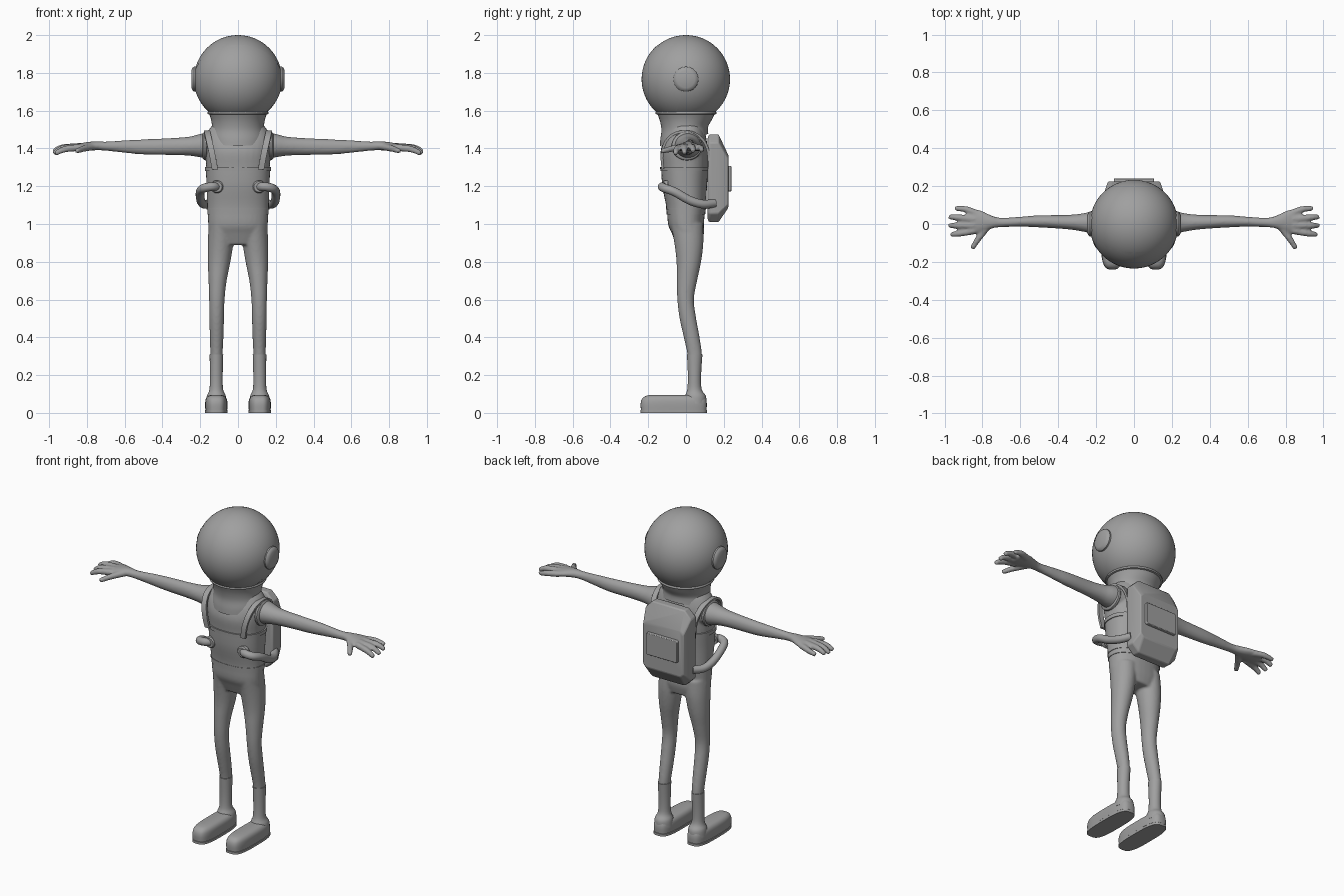
import bpy, bmesh, math
from mathutils import Vector

grey = bpy.data.materials.new("suit grey")
grey.diffuse_color = (0.35, 0.35, 0.35, 1)


def finish(name, bm, angle=40):
    bmesh.ops.recalc_face_normals(bm, faces=bm.faces)
    me = bpy.data.meshes.new(name)
    bm.to_mesh(me)
    bm.free()
    ob = bpy.data.objects.new(name, me)
    bpy.context.collection.objects.link(ob)
    me.materials.append(grey)
    bpy.ops.object.select_all(action='DESELECT')
    ob.select_set(True)
    bpy.context.view_layer.objects.active = ob
    bpy.ops.object.shade_smooth_by_angle(angle=math.radians(angle))
    return ob


def spline(pts, steps=4):
    """Catmull-Rom resampling of a list of tuples."""
    v = [Vector(p) for p in pts]
    out = []
    for i in range(len(v) - 1):
        a, b, c, d = v[max(i - 1, 0)], v[i], v[i + 1], v[min(i + 2, len(v) - 1)]
        for s in range(steps):
            t = s / steps
            out.append(b + (c - a) * (t / 2) + (2 * a - 5 * b + 4 * c - d) * (t * t / 2)
                       + (3 * b - a - 3 * c + d) * (t ** 3 / 2))
    return out + [v[-1]]


def skin(bm, loops):
    """Close a stack of equal point loops into a solid."""
    rows = [[bm.verts.new(p) for p in loop] for loop in loops]
    n = len(rows[0])
    for r, s in zip(rows, rows[1:]):
        for i in range(n):
            bm.faces.new((r[i], r[(i + 1) % n], s[(i + 1) % n], s[i]))
    bm.faces.new(rows[0])
    bm.faces.new(rows[-1])


def oval(c, u, v, n=32, power=2.0):
    pts = []
    for i in range(n):
        a = 2 * math.pi * i / n
        f = lambda q: math.copysign(abs(q) ** (2 / power), q)
        pts.append(Vector(c) + Vector(u) * f(math.cos(a)) + Vector(v) * f(math.sin(a)))
    return pts


def upright(bm, rings, power=2.0, steps=4, n=32):
    # rings: z, centre x, centre y, radius x, radius y
    skin(bm, [oval((x, y, z), (rx, 0, 0), (0, ry, 0), n, power)
              for z, x, y, rx, ry in spline(rings, steps)])


def tube(bm, pts, radii, n=16, steps=5):
    path = spline([(*p, r) for p, r in zip(pts, radii)], steps)
    loops = []
    for i, p in enumerate(path):
        t = (path[min(i + 1, len(path) - 1)] - path[max(i - 1, 0)]).to_3d().normalized()
        side = t.cross(Vector((0, 0, 1))).normalized()
        loops.append(oval(p.to_3d(), side * p[3], side.cross(t) * p[3], n))
    skin(bm, loops)


# Body: torso, legs, arms and hands blended into one skin
TORSO = [(0.89, 0, 0.015, 0.12, 0.065), (0.95, 0, 0.01, 0.155, 0.085), (1.0, 0, 0, 0.158, 0.095),
         (1.1, 0, 0, 0.16, 0.103), (1.2, 0, -0.007, 0.163, 0.115), (1.3, 0, -0.007, 0.168, 0.122),
         (1.38, 0, -0.01, 0.175, 0.125), (1.44, 0, -0.005, 0.18, 0.115), (1.49, 0, 0, 0.16, 0.10),
         (1.53, 0, 0, 0.13, 0.09)]
LEG = [(1.0, 0.085, 0.005, 0.07, 0.085), (0.9, 0.092, 0.015, 0.068, 0.077), (0.8, 0.10, 0.015, 0.06, 0.065),
       (0.7, 0.108, 0.005, 0.048, 0.054), (0.6, 0.112, -0.002, 0.041, 0.044), (0.5, 0.113, 0.01, 0.039, 0.044),
       (0.4, 0.113, 0.03, 0.036, 0.042), (0.3, 0.114, 0.047, 0.032, 0.038), (0.2, 0.115, 0.045, 0.031, 0.032),
       (0.06, 0.115, 0.045, 0.032, 0.032)]
# arm: x, centre y, centre z, radius y, radius z
ARM = [(0.12, 0.01, 1.415, 0.08, 0.075), (0.2, 0.01, 1.415, 0.066, 0.062), (0.26, 0.008, 1.412, 0.05, 0.05),
       (0.35, 0.01, 1.41, 0.038, 0.045), (0.5, 0.014, 1.408, 0.032, 0.04), (0.6, 0.012, 1.41, 0.026, 0.033),
       (0.7, 0.008, 1.412, 0.025, 0.024), (0.75, 0.01, 1.414, 0.034, 0.024), (0.81, 0.014, 1.41, 0.058, 0.022),
       (0.86, 0.014, 1.403, 0.068, 0.018), (0.885, 0.014, 1.40, 0.062, 0.013)]
FINGERS = [((0.84, -0.035, 1.405), (0.92, -0.05, 1.395), (0.968, -0.056, 1.372)),
           ((0.84, -0.008, 1.41), (0.93, -0.008, 1.40), (0.976, -0.008, 1.373)),
           ((0.84, 0.025, 1.41), (0.93, 0.034, 1.405), (0.976, 0.037, 1.385)),
           ((0.83, 0.055, 1.405), (0.89, 0.078, 1.402), (0.945, 0.083, 1.39)),
           ((0.77, -0.01, 1.408), (0.82, -0.075, 1.398), (0.855, -0.13, 1.385))]
bm = bmesh.new()
upright(bm, TORSO, 2.3)
for s in (-1, 1):
    upright(bm, [(z, s * x, y, rx, ry) for z, x, y, rx, ry in LEG])
    skin(bm, [oval((s * x, y, z), (0, ry, 0), (0, 0, rz)) for x, y, z, ry, rz in spline(ARM)])
    for f in FINGERS:
        tube(bm, [(s * x, y, z) for x, y, z in f], (0.019, 0.017, 0.013))
body = finish("body", bm)
rm = body.modifiers.new("blend", 'REMESH')
rm.mode, rm.voxel_size, rm.use_smooth_shade = 'VOXEL', 0.007, True
sm = body.modifiers.new("soften", 'SMOOTH')
sm.factor, sm.iterations = 0.5, 6


# Vest and its bands follow the torso
def band(name, z0, z1, off):
    path = spline(TORSO, 12)
    def at(z):
        r = min(path, key=lambda q: abs(q[0] - z))
        return (z, 0, r[2], r[3] + off, r[4] + off)
    k = max(2, round((z1 - z0) / 0.03) + 1)
    b = bmesh.new()
    upright(b, [at(z0 + (z1 - z0) * i / (k - 1)) for i in range(k)], 2.3, 1, 48)
    finish(name, b)


band("vest", 1.05, 1.285, 0.003)
band("chest_band", 1.28, 1.302, 0.008)
band("waist_band", 1.078, 1.086, 0.006)

# Neck cloth with a hem that dips at the front
bm = bmesh.new()
loops = []
for z, rx, ry, cy, tilt in spline([(1.445, 0.148, 0.128, -0.01, 0.25), (1.475, 0.145, 0.126, -0.01, 0.22),
                                  (1.51, 0.138, 0.125, -0.005, 0.1), (1.55, 0.142, 0.138, 0, 0.03),
                                  (1.59, 0.155, 0.155, 0, 0)]):
    loops.append(oval((0, cy, z), (rx, 0, 0), (0, ry, ry * tilt), 48))
skin(bm, loops)
finish("neck_cloth", bm)

# Helmet
C, R = Vector((0, 0, 1.767)), 0.233
bm = bmesh.new()
bmesh.ops.create_uvsphere(bm, u_segments=64, v_segments=32, radius=R)
bmesh.ops.translate(bm, verts=bm.verts, vec=C)
finish("helmet", bm)

# Visor: front wedge of a slightly larger sphere
bm = bmesh.new()
bmesh.ops.create_uvsphere(bm, u_segments=64, v_segments=32, radius=R + 0.002)
for no in ((0, 0.77, 0.63), (0, 0.96, -0.28)):
    bmesh.ops.bisect_plane(bm, geom=bm.verts[:] + bm.edges[:] + bm.faces[:], plane_co=(0, 0, 0),
                           plane_no=no, clear_outer=True)
bmesh.ops.translate(bm, verts=bm.verts, vec=C)
finish("visor", bm)

# Helmet rim
bm = bmesh.new()
upright(bm, [(1.58, 0, 0, 0.15, 0.15), (1.583, 0, 0, 0.16, 0.16), (1.592, 0, 0, 0.161, 0.161),
             (1.597, 0, 0, 0.155, 0.155)], 2, 2, 48)
finish("helmet_rim", bm)

for s, side in ((-1, "left"), (1, "right")):
    # Ear disc
    bm = bmesh.new()
    skin(bm, [oval((s * x, 0, 1.767), (0, r, 0), (0, 0, r), 40)
              for x, r in ((0.20, 0.066), (0.232, 0.066), (0.24, 0.06), (0.247, 0.046))])
    finish(side + "_ear_disc", bm, 35)

    # Shoe with rounded top, plus sole
    bm = bmesh.new()
    upright(bm, [(0.016, s * 0.115, -0.065, 0.058, 0.174), (0.05, s * 0.115, -0.065, 0.059, 0.175),
                 (0.075, s * 0.115, -0.064, 0.055, 0.168), (0.09, s * 0.115, -0.062, 0.042, 0.15),
                 (0.096, s * 0.115, -0.06, 0.02, 0.12)], 3.2, 4, 48)
    finish(side + "_shoe", bm)
    bm = bmesh.new()
    upright(bm, [(0, s * 0.115, -0.065, 0.06, 0.176), (0.014, s * 0.115, -0.065, 0.06, 0.176)], 3.2, 1, 48)
    finish(side + "_sole", bm)

    # Boot shaft flaring into the shoe
    bm = bmesh.new()
    upright(bm, [(0.05, s * 0.115, 0.05, 0.054, 0.058), (0.09, s * 0.115, 0.05, 0.05, 0.055),
                 (0.125, s * 0.115, 0.045, 0.036, 0.038), (0.2, s * 0.115, 0.045, 0.034, 0.035),
                 (0.31, s * 0.114, 0.046, 0.036, 0.041)])
    finish(side + "_boot_shaft", bm)

    # Air hose from chest to pack, with its chest ring
    bm = bmesh.new()
    tube(bm, [(s * x, y, z) for x, y, z in ((0.11, -0.10, 1.195), (0.135, -0.125, 1.198), (0.18, -0.115, 1.19),
                                            (0.2, -0.06, 1.17), (0.197, 0.02, 1.125), (0.18, 0.09, 1.105),
                                            (0.145, 0.15, 1.11))], [0.023] * 7)
    finish(side + "_hose", bm)
    bm = bmesh.new()
    skin(bm, [oval((s * 0.112, y, 1.197), (r, 0, s * 0.0), (0, 0, r))
              for y, r in ((-0.095, 0.034), (-0.116, 0.034), (-0.123, 0.028))])
    finish(side + "_hose_ring", bm)

    # Shoulder strap: flat ribbon over the shoulder
    bm = bmesh.new()
    path = spline([(0.122, -0.122, 1.29), (0.137, -0.127, 1.37), (0.153, -0.105, 1.44), (0.163, -0.05, 1.483),
                   (0.163, 0.03, 1.485), (0.153, 0.09, 1.445), (0.14, 0.118, 1.38), (0.13, 0.12, 1.29)])
    loops = []
    for i, p in enumerate(path):
        t = (path[min(i + 1, len(path) - 1)] - path[max(i - 1, 0)]).normalized()
        nor = Vector((1, 0, 0)).cross(t).normalized() * 0.007
        w = Vector((0.016, 0, 0))
        loops.append([Vector((s * q.x, q.y, q.z)) for q in (p + w + nor, p - w + nor, p - w - nor, p + w - nor)])
    skin(bm, loops)
    finish(side + "_strap", bm)

    # Armhole rim
    bm = bmesh.new()
    skin(bm, [oval((s * x, 0.005, 1.413), (0, r, 0), (0, 0, r * 0.93))
              for x, r in ((0.165, 0.078), (0.17, 0.082), (0.18, 0.08), (0.187, 0.07))])
    finish(side + "_armhole_rim", bm)


# Backpack: chamfered outlines stacked along y
def slab(name, rows, bevel):
    b = bmesh.new()
    loops = []
    for y, w, lo, hi, c in rows:
        loops.append([Vector((x, y, z)) for x, z in (
            (w, lo + c), (w, hi - c), (w - c, hi), (c - w, hi), (-w, hi - c), (-w, lo + c), (c - w, lo), (w - c, lo))])
    skin(b, loops)
    ob = finish(name, b, 30)
    m = ob.modifiers.new("bevel", 'BEVEL')
    m.width, m.segments = bevel, 2


slab("backpack", [(0.115, 0.145, 1.02, 1.46, 0.04), (0.125, 0.155, 1.01, 1.475, 0.045),
                  (0.172, 0.155, 1.01, 1.475, 0.045), (0.224, 0.138, 1.085, 1.365, 0.02)], 0.006)
slab("backpack_panel", [(0.21, 0.108, 1.17, 1.31, 0.006), (0.24, 0.105, 1.173, 1.307, 0.006)], 0.003)
